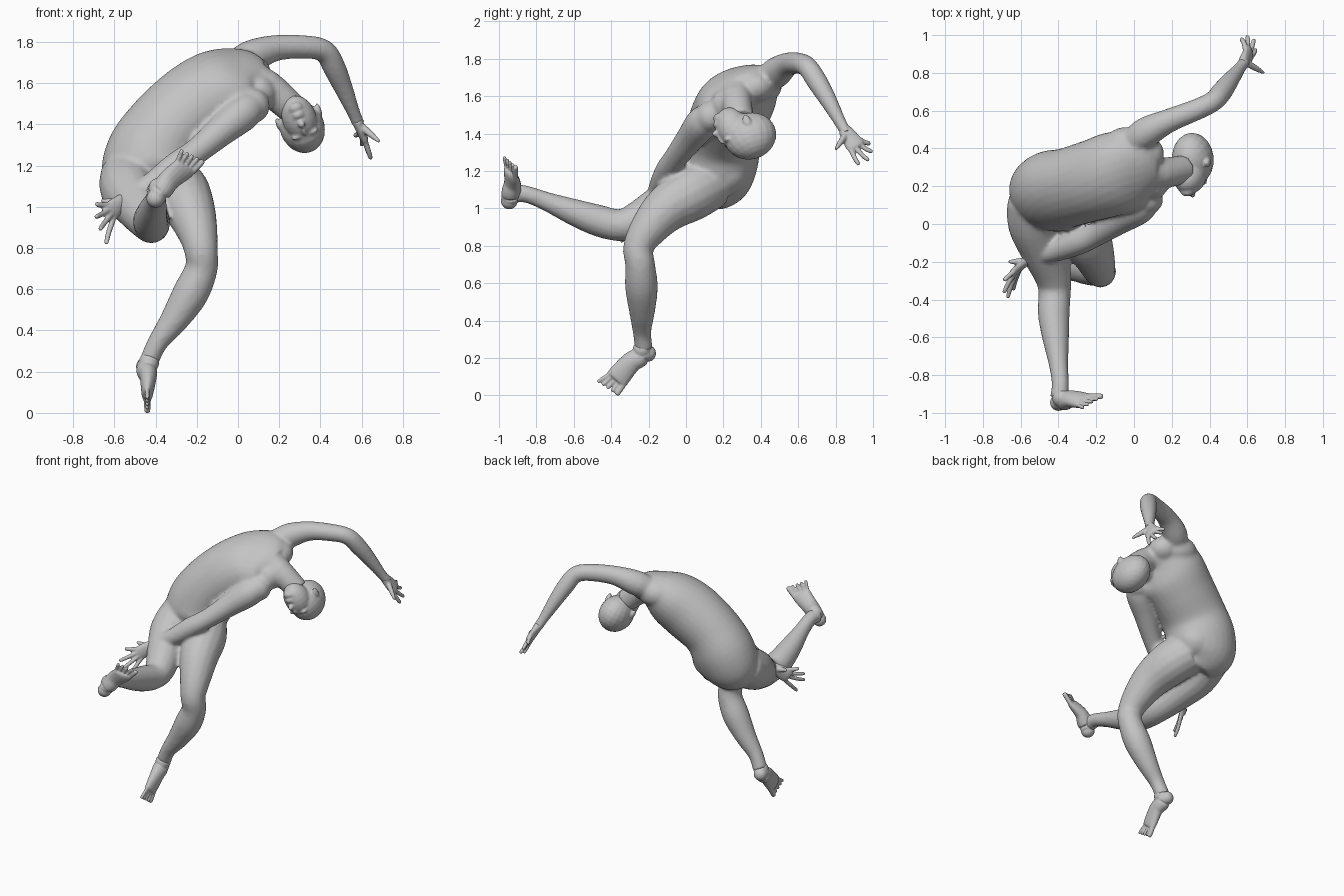
import bpy, bmesh
from mathutils import Vector, Matrix

if bpy.data.objects.get("Cube"):
    bpy.data.objects.remove(bpy.data.objects["Cube"])

clay = bpy.data.materials.new("grey clay")
clay.use_nodes = True
COLOUR = (0.55, 0.55, 0.55, 1)
clay.diffuse_color = COLOUR
clay.node_tree.nodes["Principled BSDF"].inputs["Base Color"].default_value = COLOUR


def spline(rows, steps):
    """Smooth rows of numbers with a Catmull-Rom curve."""
    out = []
    for i in range(len(rows) - 1):
        p = [rows[max(0, min(len(rows) - 1, i + k))] for k in (-1, 0, 1, 2)]
        for s in range(steps):
            t = s / steps
            out.append([b + 0.5 * t * (c - a + t * (2*a - 5*b + 4*c - d + t * (3*(b - c) + d - a)))
                        for a, b, c, d in zip(*p)])
    return out + [list(rows[-1])]


def loft(bm, rows, side=(1, 0, 0), steps=4, sides=16):
    """Oval tube; a row is x, y, z, half width, half depth, optional width axis."""
    full = []
    for r in rows:
        r = list(r) + ([r[3]] if len(r) == 4 else [])
        full.append(r + (list(side) if len(r) == 5 else []))
    pts = spline(full, steps)
    rings = []
    for i, p in enumerate(pts):
        tan = Vector(pts[min(i + 1, len(pts) - 1)][:3]) - Vector(pts[max(i - 1, 0)][:3])
        tan.normalize()
        wide = Vector(p[5:8])
        wide = (wide - tan * wide.dot(tan)).normalized()
        deep = tan.cross(wide)
        m = Matrix((wide * p[3], deep * p[4], tan)).transposed().to_4x4()
        m.translation = Vector(p[:3])
        rings.append(bmesh.ops.create_circle(bm, segments=sides, radius=1, matrix=m)["verts"])
    for a, b in zip(rings, rings[1:]):
        for i in range(sides):
            j = (i + 1) % sides
            bm.faces.new((a[i], a[j], b[j], b[i]))
    bm.faces.new(rings[0][::-1])
    bm.faces.new(rings[-1])


def ball(bm, centre, radii, frame=Matrix.Identity(3)):
    m = Matrix.Translation(centre) @ frame.to_4x4() @ Matrix.Diagonal((*radii, 1))
    bmesh.ops.create_uvsphere(bm, u_segments=20, v_segments=12, radius=1, matrix=m)


def finish(name, bm, voxel, smooth):
    """Fuse the overlapping masses into one soft skin."""
    bmesh.ops.recalc_face_normals(bm, faces=bm.faces)
    me = bpy.data.meshes.new(name)
    bm.to_mesh(me)
    bm.free()
    me.materials.append(clay)
    ob = bpy.data.objects.new(name, me)
    bpy.context.collection.objects.link(ob)
    rm = ob.modifiers.new("fuse", 'REMESH')
    rm.mode = 'VOXEL'
    rm.voxel_size = voxel
    rm.use_smooth_shade = True
    sm = ob.modifiers.new("soften", 'SMOOTH')
    sm.factor = 0.5
    sm.iterations = smooth


# torso, bending over sideways with a twist from pelvis to shoulders
bm = bmesh.new()
hip_axis, mid_axis, chest_axis = (-.8, .5, .2), (-.6, .75, .35), (-.2, .84, .5)
loft(bm, [
    (-.42, .1, 1.05, .12, .11, *hip_axis),
    (-.44, .14, 1.14, .22, .185, *hip_axis),
    (-.42, .175, 1.25, .228, .205, *hip_axis),
    (-.34, .195, 1.38, .215, .195, *mid_axis),
    (-.2, .235, 1.5, .22, .2, *mid_axis),
    (-.07, .275, 1.58, .23, .18, *chest_axis),
    (.04, .29, 1.62, .21, .12, *chest_axis),
    (.12, .29, 1.62, .11, .08, *chest_axis)], steps=5, sides=28)
# buttocks, chest, shoulder blades and the slope from shoulders to neck
ball(bm, (-.36, .2, 1.19), (.14, .14, .13))
ball(bm, (-.5, .19, 1.18), (.15, .15, .14))
ball(bm, (-.02, .16, 1.5), (.13, .11, .11))
ball(bm, (.07, .13, 1.49), (.085, .08, .085))
ball(bm, (.1, .22, 1.55), (.085, .09, .09))
ball(bm, (.06, .37, 1.65), (.1, .1, .085))
ball(bm, (-.04, .4, 1.66), (.13, .115, .1))
# neck
loft(bm, [(.02, .29, 1.63, .1), (.14, .27, 1.58, .085), (.27, .29, 1.47, .075)])
# standing leg
loft(bm, [(-.36, .14, 1.14, .14), (-.29, .03, 1.08, .147), (-.24, -.1, 1.0, .128),
          (-.2, -.2, .89, .102), (-.18, -.255, .79, .082), (-.178, -.245, .7, .08),
          (-.23, -.238, .58, .088), (-.31, -.235, .45, .07), (-.39, -.235, .34, .05),
          (-.432, -.225, .25, .048)])
# raised leg
loft(bm, [(-.53, .12, 1.15, .14), (-.53, 0, 1.08, .138), (-.48, -.14, 1.0, .12),
          (-.43, -.27, .93, .1), (-.42, -.36, .91, .086), (-.425, -.47, .935, .085),
          (-.415, -.6, .98, .072), (-.4, -.74, 1.035, .052), (-.39, -.85, 1.075, .046),
          (-.395, -.92, 1.08, .052)])
# raised arm
loft(bm, [(-.05, .38, 1.65, .06), (.05, .475, 1.72, .083), (.18, .545, 1.77, .064),
          (.33, .605, 1.775, .057), (.42, .65, 1.755, .055), (.465, .7, 1.68, .056),
          (.51, .76, 1.58, .047), (.56, .825, 1.46, .033), (.585, .86, 1.4, .032)])
# lowered arm
loft(bm, [(.09, .15, 1.51, .06), (.03, .09, 1.46, .088), (-.08, .02, 1.37, .076),
          (-.2, -.055, 1.27, .064), (-.3, -.1, 1.2, .066), (-.42, -.145, 1.11, .056),
          (-.53, -.175, 1.05, .037), (-.57, -.19, 1.02, .032)])
finish("body", bm, .012, 6)


# head, hanging with the crown down
bm = bmesh.new()
up = Vector((.3, .35, -.85)).normalized()
left = Vector((.9, 0, .35))
left = (left - up * left.dot(up)).normalized()
front = up.cross(left)
frame = Matrix((left, -front, up)).transposed()
if front.y > 0:
    front = -front


def head_ball(side, forward, height, *radii):
    ball(bm, Vector((.305, .325, 1.405)) + left * side + front * forward + up * height,
         radii, frame)


head_ball(0, -.01, .025, .109, .142, .126)
head_ball(0, .06, -.05, .084, .088, .118)
head_ball(0, .075, -.11, .062, .062, .045)
head_ball(0, .112, -.13, .036, .028, .026)
head_ball(0, .155, -.055, .017, .022, .018)
head_ball(0, .143, -.025, .011, .016, .042)
head_ball(0, .135, -.093, .03, .018, .008)
head_ball(0, .134, -.106, .027, .018, .009)
for s in (-1, 1):
    head_ball(s * .036, .115, .015, .034, .02, .011)
    head_ball(s * .034, .112, -.012, .018, .015, .011)
    head_ball(s * .05, .09, -.045, .026, .03, .022)
    head_ball(s * .104, -.01, -.03, .012, .022, .036)
finish("head", bm, .0075, 3)


def hand(name, wrist, palm, axis, tips, thumb):
    """Flat palm with spread fingers bending a little past the knuckles."""
    bm = bmesh.new()
    wrist, palm, axis = Vector(wrist), Vector(palm), Vector(axis).normalized()
    loft(bm, [(*wrist, .033, .028), (*wrist.lerp(palm, .5), .046, .024),
              (*palm, .05, .02), (*palm.lerp(wrist, -.15), .038, .013)], axis)
    for i, tip in enumerate(tips):
        base = palm + axis * (.039 - .026 * i)
        tip = Vector(tip)
        loft(bm, [(*base.lerp(wrist, .25), .015), (*base.lerp(tip, .5), .0135),
                  (*base.lerp(tip, .92), .0115), (*tip, .006)], axis.cross(tip - base), sides=8)
    thumb = Vector(thumb)
    root = wrist.lerp(palm, .25)
    loft(bm, [(*root, .02), (*root.lerp(thumb, .6), .016), (*thumb, .008)],
         axis.cross(thumb - root).cross(thumb - root), sides=8)
    finish(name, bm, .006, 2)


hand("raised_hand", (.575, .845, 1.425), (.61, .905, 1.335), (-.25, .6, .6),
     [(.565, .985, 1.345), (.6, .998, 1.3), (.635, .978, 1.255), (.645, .925, 1.232)],
     (.687, .8, 1.315))
hand("lowered_hand", (-.555, -.18, 1.035), (-.63, -.25, .965), (-.35, -.2, .8),
     [(-.69, -.3, 1.015), (-.69, -.365, .95), (-.67, -.392, .89), (-.64, -.35, .82)],
     (-.665, -.2, 1.03))


def foot(name, heel, ankle, tread, axis, reach):
    """Heel, arch and ball in one tapering mass, then five fanned toes."""
    bm = bmesh.new()
    heel, ankle, tread = Vector(heel), Vector(ankle), Vector(tread)
    axis, reach = Vector(axis).normalized(), Vector(reach)
    ball(bm, heel, (.045, .045, .045))
    ball(bm, ankle, (.05, .05, .05))
    arch = ankle.lerp(tread, .45)
    loft(bm, [(*heel.lerp(ankle, .3), .046, .048), (*heel.lerp(arch, .5), .053, .05),
              (*arch, .056, .042), (*tread, .063, .028), (*(tread + reach * .2), .055, .016)],
         axis)
    for i in range(5):
        base = tread + axis * (.046 - .024 * i)
        tip = base + reach * (1 - .08 * i) + axis * (.012 - .008 * i)
        r = .016 if i == 0 else .011
        loft(bm, [(*base, r), (*base.lerp(tip, .85), r), (*tip, r * .5)], axis, sides=8)
    finish(name, bm, .0055, 3)


foot("standing_foot", (-.45, -.205, .225), (-.432, -.235, .245), (-.44, -.365, .095),
     (0, .93, -.35), (0, -.062, -.072))
foot("raised_foot", (-.4, -.945, 1.04), (-.385, -.92, 1.09), (-.265, -.935, 1.185),
     (.6, .45, -.55), (.06, -.005, .075))
